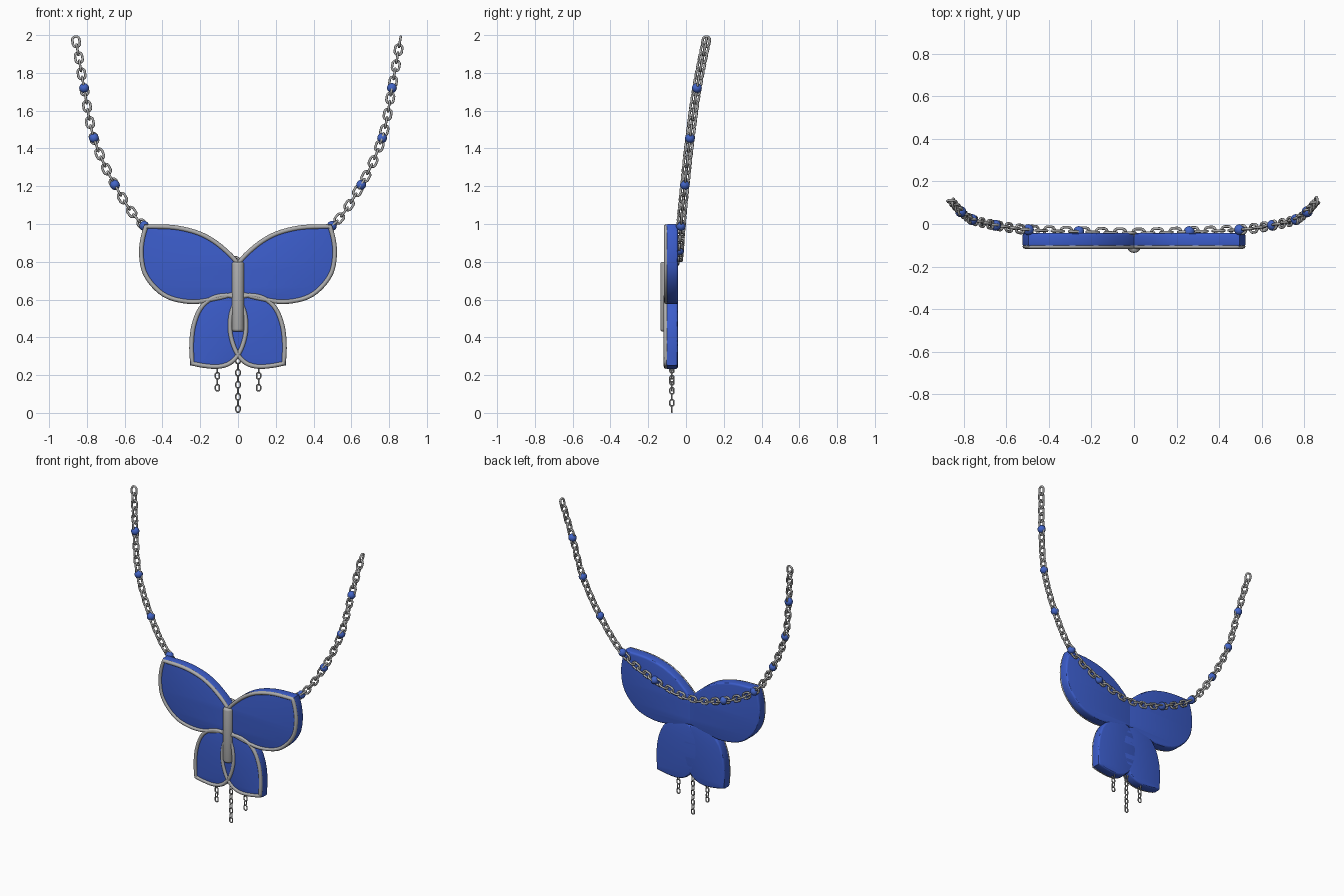
import bpy, bmesh, math
from mathutils import Vector, Matrix

cube = bpy.data.objects.get("Cube")
if cube:
    bpy.data.objects.remove(cube, do_unlink=True)


def material(name, rgb, metallic=0.0):
    m = bpy.data.materials.new(name)
    m.use_nodes = True
    m.diffuse_color = (*rgb, 1)
    m.node_tree.nodes["Principled BSDF"].inputs["Base Color"].default_value = (*rgb, 1)
    return m


BLUE = material("royal blue enamel", (0.045, 0.11, 0.6))
BEAD = material("blue bead", (0.055, 0.13, 0.58))
SILVER = material("silver", (0.42, 0.42, 0.42))
PLATE_Y = -0.0745


def finish(obj, mat, angle=40):
    obj.data.materials.clear()
    obj.data.materials.append(mat)
    bpy.ops.object.select_all(action='DESELECT')
    obj.select_set(True)
    bpy.context.view_layer.objects.active = obj
    bpy.ops.object.shade_smooth_by_angle(angle=math.radians(angle))
    return obj


def from_bmesh(name, bm, mat, angle=40):
    mesh = bpy.data.meshes.new(name)
    bm.to_mesh(mesh)
    bm.free()
    obj = bpy.data.objects.new(name, mesh)
    bpy.context.collection.objects.link(obj)
    return finish(obj, mat, angle)


def spline(points, steps):
    """Catmull-Rom samples through the points, ends included."""
    p = [Vector(q) for q in points]
    p = [2 * p[0] - p[1]] + p + [2 * p[-1] - p[-2]]
    out = []
    for a, b, c, d in zip(p, p[1:], p[2:], p[3:]):
        for i in range(steps):
            t = i / steps
            out.append(0.5 * (2 * b + (c - a) * t + (2 * a - 5 * b + 4 * c - d) * t**2
                              + (3 * b - a - 3 * c + d) * t**3))
    return out + [p[-2]]


def outline_object(name, outline, mat, plate, forward=0.0):
    """Closed outline made into a bevelled plate or a round wire, mirrored in x."""
    curve = bpy.data.curves.new(name, 'CURVE')
    curve.dimensions = '2D' if plate else '3D'
    curve.bevel_depth = 0.012
    curve.bevel_resolution = 2
    if plate:
        curve.fill_mode = 'BOTH'
        curve.extrude = 0.0205
    else:
        curve.fill_mode = 'FULL'
    s = curve.splines.new('POLY')
    s.points.add(len(outline) - 1)
    for pt, v in zip(s.points, outline):
        pt.co = (v.x, v.y, 0, 1)
    s.use_cyclic_u = True
    temp = bpy.data.objects.new(name + "_curve", curve)
    bpy.context.collection.objects.link(temp)
    deps = bpy.context.evaluated_depsgraph_get()
    mesh = bpy.data.meshes.new_from_object(temp.evaluated_get(deps))
    bpy.data.objects.remove(temp, do_unlink=True)
    mesh.transform(Matrix.Translation((0, PLATE_Y - forward, 0)) @ Matrix.Rotation(math.pi / 2, 4, 'X'))
    bm = bmesh.new()
    bm.from_mesh(mesh)
    bmesh.ops.remove_doubles(bm, verts=bm.verts, dist=0.0001)
    bmesh.ops.recalc_face_normals(bm, faces=bm.faces)
    obj = from_bmesh(name, bm, mat, 30 if plate else 60)
    obj.modifiers.new("mirror", 'MIRROR').use_mirror_merge = False
    return obj


# Wing outlines, each a chain of smooth runs meeting at sharp corners
upper_runs = [
    [(0.487, 0.987), (0.505, 0.92), (0.512, 0.84), (0.495, 0.745), (0.44, 0.665),
     (0.36, 0.61), (0.24, 0.588), (0.12, 0.605), (0, 0.635)],
    [(0, 0.635), (0, 0.79)],
    [(0, 0.79), (0.05, 0.845), (0.13, 0.91), (0.22, 0.955), (0.34, 0.982), (0.487, 0.987)],
]
lower_runs = [
    [(0.242, 0.262), (0.246, 0.36), (0.235, 0.46), (0.2, 0.55), (0.14, 0.605), (0.06, 0.622),
     (0, 0.6), (-0.035, 0.53), (-0.042, 0.44), (-0.025, 0.36), (0.005, 0.3),
     (0.05, 0.26), (0.11, 0.245), (0.18, 0.25), (0.242, 0.262)],
]
for label, runs, step in (("upper", upper_runs, 0.0), ("lower", lower_runs, 0.0008)):
    outline = [v for run in runs for v in spline(run, 5)[:-1]]
    outline_object(label + "_wings", outline, BLUE, True, step)
    outline_object(label + "_wing_trim", outline, SILVER, False, 0.0305 + step)

# Central body bar with rounded ends
bm = bmesh.new()
bmesh.ops.create_cone(bm, cap_ends=True, segments=24, radius1=0.033, radius2=0.033, depth=0.37,
                      matrix=Matrix.Translation((0, -0.103, 0.615)))
rims = [e for e in bm.edges if any(len(f.verts) > 4 for f in e.link_faces)]
bmesh.ops.bevel(bm, geom=rims, offset=0.014, segments=3, profile=0.5, affect='EDGES')
from_bmesh("body_bar", bm, SILVER)


def add_link(bm, matrix, radius, wire, stretch, around=18, sides=8):
    """Oval chain link lying in its local xz plane, long in z."""
    rings = []
    for i in range(around):
        a = 2 * math.pi * (i + 0.5) / around
        shift = stretch if math.sin(a) > 0 else -stretch
        ring = []
        for j in range(sides):
            b = 2 * math.pi * j / sides
            r = radius + wire * math.cos(b)
            co = Vector((r * math.cos(a), wire * math.sin(b), r * math.sin(a) + shift))
            ring.append(bm.verts.new(matrix @ co))
        rings.append(ring)
    for i in range(around):
        p, q = rings[i], rings[(i + 1) % around]
        for j in range(sides):
            k = (j + 1) % sides
            bm.faces.new((p[j], p[k], q[k], q[j]))


# Neck chain: links of alternating roll spaced evenly along a hanging path
bead_points = [(0.815, 0.058, 1.72), (0.763, 0.021, 1.455), (0.652, -0.006, 1.207),
               (0.497, -0.027, 0.99), (0.26, -0.036, 0.862)]
half = [(0.857, 0.106, 1.965)] + bead_points
mirrored = [(-x, y, z) for x, y, z in half]
path = spline(mirrored + [(0, -0.042, 0.805)] + half[::-1], 30)
lengths = [0.0]
for a, b in zip(path, path[1:]):
    lengths.append(lengths[-1] + (b - a).length)

bm = bmesh.new()
LINKS = 74
seg = 0
for n in range(LINKS):
    d = lengths[-1] * n / (LINKS - 1)
    while seg < len(path) - 2 and lengths[seg + 1] < d:
        seg += 1
    tangent = (path[seg + 1] - path[seg]).normalized()
    pos = path[seg] + tangent * (d - lengths[seg])
    side = Vector((0, 1, 0)).cross(tangent).normalized()
    frame = Matrix((side, tangent.cross(side), tangent)).transposed().to_4x4()
    roll = Matrix.Rotation(math.pi / 2 * (n % 2), 4, 'Z')
    add_link(bm, Matrix.Translation(pos) @ frame @ roll, 0.019, 0.0065, 0.0095)
bmesh.ops.recalc_face_normals(bm, faces=bm.faces)
from_bmesh("neck_chain", bm, SILVER, 80)

# Beads threaded on the chain
bm = bmesh.new()
for x, y, z in bead_points:
    for s in (-1, 1):
        bmesh.ops.create_uvsphere(bm, u_segments=16, v_segments=10, radius=0.026,
                                  matrix=Matrix.Translation((s * x, y, z)))
from_bmesh("chain_beads", bm, BEAD, 60)

# Three short chains dangling below the lower wings
for name, x, bottom, count in (("left_dangle", 0.109, 0.133, 4), ("right_dangle", -0.109, 0.133, 4),
                               ("middle_dangle", 0, 0.021, 9)):
    bm = bmesh.new()
    for n in range(count):
        place = Matrix.Translation((x, PLATE_Y, bottom + 0.032 * n))
        add_link(bm, place @ Matrix.Rotation(math.pi / 2 * (n % 2), 4, 'Z'), 0.011, 0.004, 0.006)
    bmesh.ops.recalc_face_normals(bm, faces=bm.faces)
    from_bmesh(name, bm, SILVER, 80)
